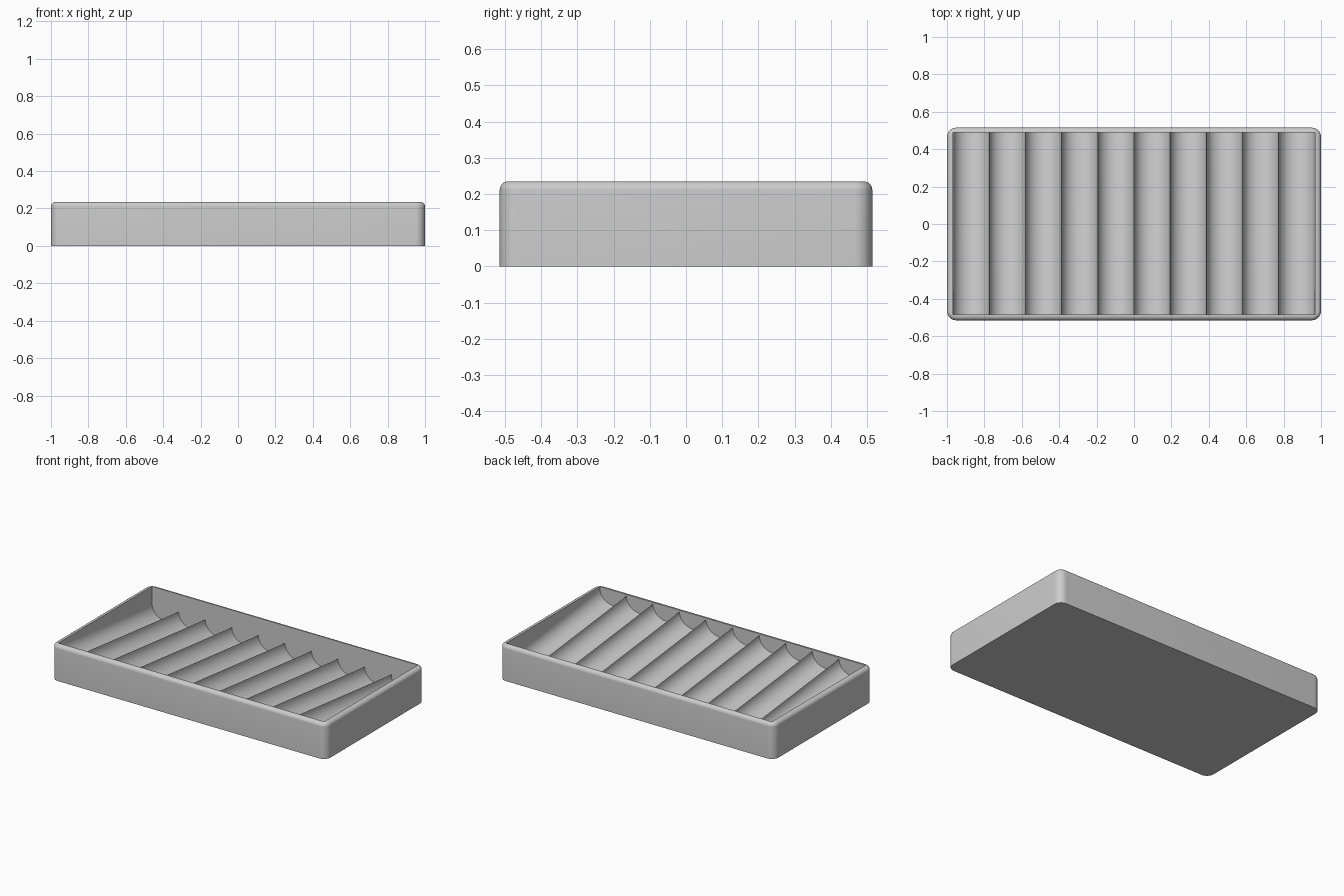
import bpy, bmesh
from math import pi, sin, cos, radians

if "Cube" in bpy.data.objects:
    bpy.data.objects.remove(bpy.data.objects["Cube"])

L, W, H = 2.0, 1.03, 0.235
IX, Y0, Y1 = 0.967, -0.485, 0.488      # inside limits of the tray
N, SEG = 10, 20                        # grooves, steps per groove
DEPTH = 0.088


def finish(name, bm):
    bmesh.ops.recalc_face_normals(bm, faces=bm.faces)
    me = bpy.data.meshes.new(name)
    bm.to_mesh(me)
    bm.free()
    ob = bpy.data.objects.new(name, me)
    bpy.context.collection.objects.link(ob)
    return ob


# Tray block: rounded upright corners, then a softened top rim
bm = bmesh.new()
bmesh.ops.create_cube(bm, size=1)
for v in bm.verts:
    v.co = (v.co.x * L, v.co.y * W, (v.co.z + 0.5) * H)
upright = [e for e in bm.edges if abs(e.verts[0].co.z - e.verts[1].co.z) > 0.1]
bmesh.ops.bevel(bm, geom=upright, offset=0.05, segments=10, profile=0.5, affect='EDGES')
rim = [e for e in bm.edges if all(v.co.z > H - 1e-4 for v in e.verts)]
bmesh.ops.bevel(bm, geom=rim, offset=0.024, segments=6, profile=0.5, affect='EDGES')
tray = finish("tray", bm)

# Cutter: scalloped profile swept from the high front to the low back
pitch = 2 * IX / N
profile = []
for i in range(N):
    cx = -IX + pitch * (i + 0.5)
    for k in range(SEG + (i == N - 1)):
        a = pi * k / SEG
        profile.append((cx - cos(a) * pitch / 2, -sin(a) * DEPTH))

bm = bmesh.new()
rows = []
for y, ridge in ((Y0, 0.224), (Y1, 0.12)):
    low = [bm.verts.new((x, y, ridge + z)) for x, z in profile]
    top = [bm.verts.new((x, y, 0.4)) for x, z in profile]
    rows.append((low, top))
(fl, ft), (bl, bt) = rows
for i in range(len(profile) - 1):
    for a, b in ((fl, bl), (ft, bt), (fl, ft), (bl, bt)):
        bm.faces.new((a[i], a[i + 1], b[i + 1], b[i]))
for i in (0, -1):
    bm.faces.new((fl[i], ft[i], bt[i], bl[i]))
cutter = finish("groove_cutter", bm)
cutter.hide_render = True
cutter.hide_set(True)

# Carve the sloping grooves
mod = tray.modifiers.new("grooves", 'BOOLEAN')
mod.operation = 'DIFFERENCE'
mod.solver = 'EXACT'
mod.object = cutter
bpy.context.view_layer.objects.active = tray
tray.select_set(True)
bpy.ops.object.modifier_apply(modifier=mod.name)
bpy.data.objects.remove(cutter)
bpy.ops.object.shade_smooth_by_angle(angle=radians(30))
